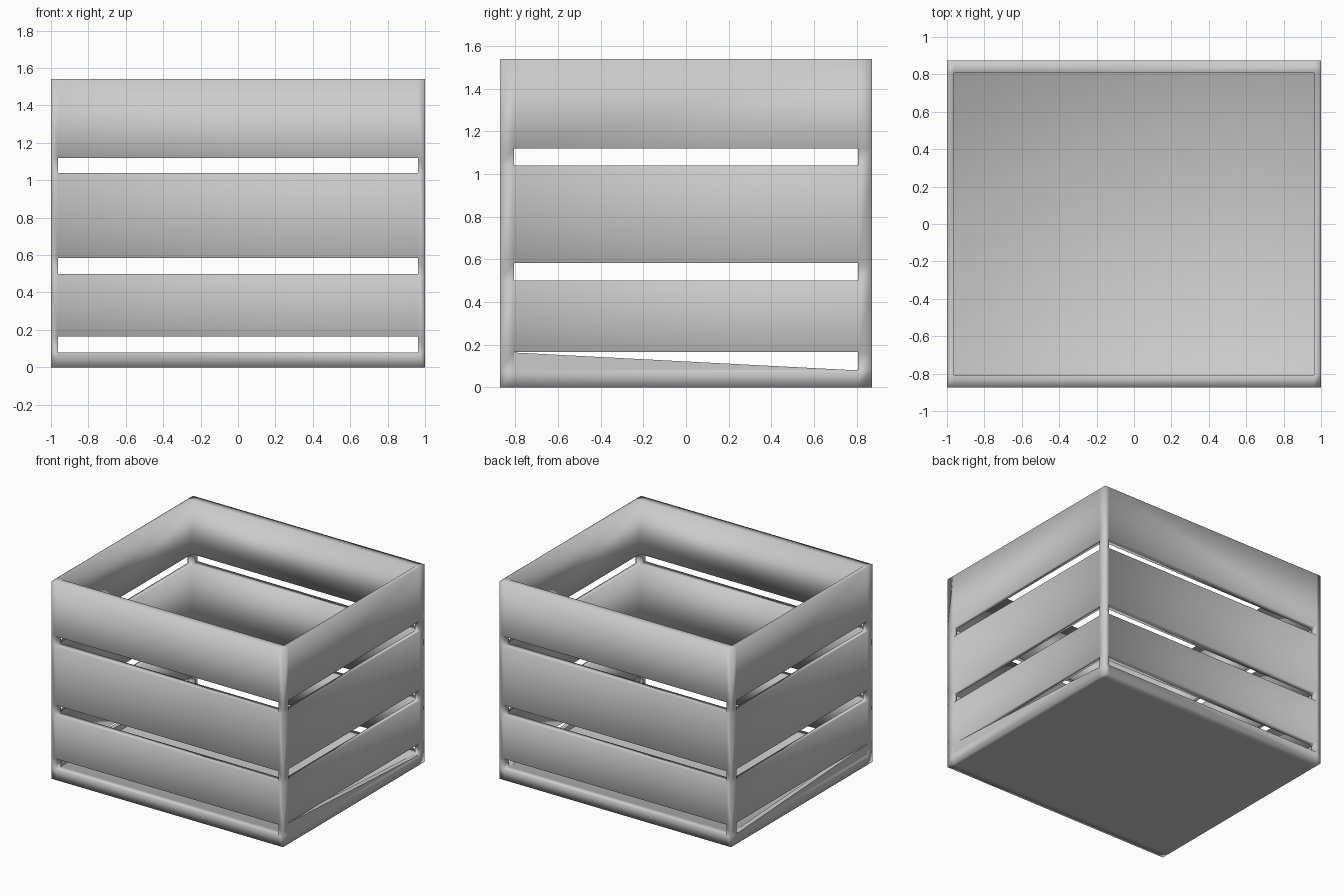
import bpy, bmesh

if "Cube" in bpy.data.objects:
    bpy.data.objects.remove(bpy.data.objects["Cube"])

# Wall and slot cut positions
XS = [-1.0, -0.963, 0.963, 1.0]
YS = [-0.873, -0.808, 0.808, 0.873]
ZS = [0, 0.08, 0.165, 0.5, 0.583, 1.04, 1.12, 1.54]
SLOTS = {1, 3, 5}   # open layers between the slats


def solid(i, j, k):
    """True where a cell of the crate is wood."""
    if not (0 <= i < 3 and 0 <= j < 3 and 0 <= k < 7):
        return False
    if k == 0:
        return True                      # floor
    if i != 1 and j != 1:
        return True                      # corner posts
    return (i != 1 or j != 1) and k not in SLOTS   # slats


def finish(name, bm):
    bmesh.ops.recalc_face_normals(bm, faces=bm.faces[:])
    for f in bm.faces:
        f.smooth = True
    me = bpy.data.meshes.new(name)
    bm.to_mesh(me)
    bm.free()
    ob = bpy.data.objects.new(name, me)
    bpy.context.collection.objects.link(ob)
    return ob


# Crate body: floor, posts and slats as one softly shaded shell
bm = bmesh.new()
verts = {}


def vert(c):
    if c not in verts:
        verts[c] = bm.verts.new((XS[c[0]], YS[c[1]], ZS[c[2]]))
    return verts[c]


for i in range(3):
    for j in range(3):
        for k in range(7):
            if not solid(i, j, k):
                continue
            for axis in range(3):
                for side in (0, 1):
                    n = [i, j, k]
                    n[axis] += 2 * side - 1
                    if solid(*n):
                        continue
                    u, v = (axis + 1) % 3, (axis + 2) % 3
                    quad = []
                    for du, dv in ((0, 0), (1, 0), (1, 1), (0, 1)):
                        c = [i, j, k]
                        c[axis] += side
                        c[u] += du
                        c[v] += dv
                        quad.append(vert(tuple(c)))
                    bm.faces.new(quad if side else quad[::-1])
finish("crate_body", bm)

# Thin wedge in the lowest slot of each side wall
for label, s in (("right", 1), ("left", -1)):
    bm = bmesh.new()
    rings = [[bm.verts.new((s * x, y, z)) for y, z in
              ((-0.808, 0.08), (0.79, 0.08), (-0.808, 0.163))]
             for x in (1.0, 0.963)]
    for r in rings:
        bm.faces.new(r)
    for a in range(3):
        b = (a + 1) % 3
        bm.faces.new((rings[0][a], rings[0][b], rings[1][b], rings[1][a]))
    ob = finish("slot_wedge_" + label, bm)
    for p in ob.data.polygons:
        p.use_smooth = False
